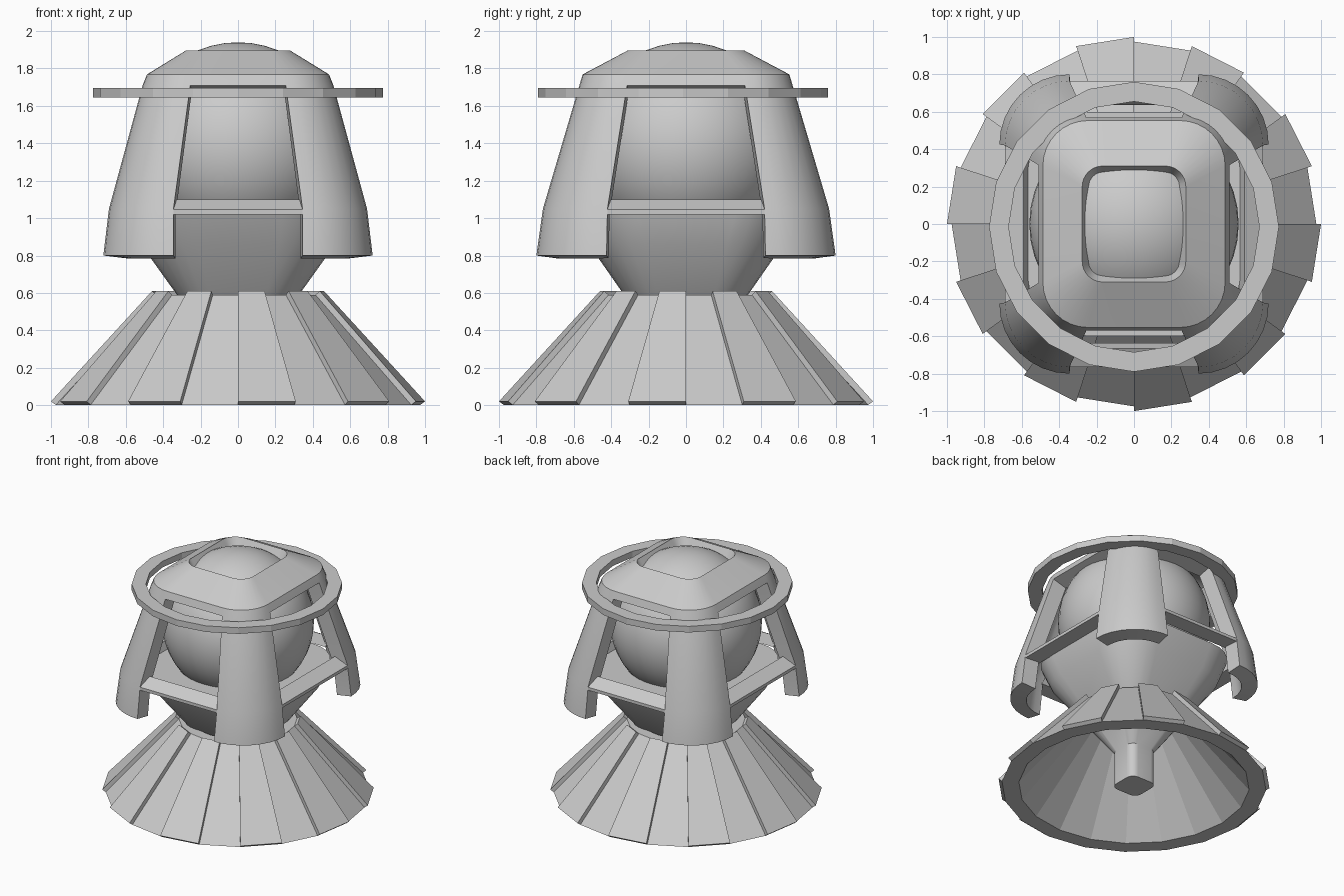
import bpy, bmesh, math

if "Cube" in bpy.data.objects:
    bpy.data.objects.remove(bpy.data.objects["Cube"])

def make(name, verts, faces, solid=0, smooth=None, recalc=True):
    me = bpy.data.meshes.new(name)
    me.from_pydata(verts, [], faces)
    if recalc:
        bm = bmesh.new()
        bm.from_mesh(me)
        bmesh.ops.recalc_face_normals(bm, faces=bm.faces)
        bm.to_mesh(me)
        bm.free()
    ob = bpy.data.objects.new(name, me)
    bpy.context.collection.objects.link(ob)
    bpy.ops.object.select_all(action='DESELECT')
    bpy.context.view_layer.objects.active = ob
    ob.select_set(True)
    if solid:
        m = ob.modifiers.new("thickness", 'SOLIDIFY')
        m.thickness, m.offset, m.use_even_offset = solid, -1, True
        bpy.ops.object.modifier_apply(modifier=m.name)
    if smooth:
        bpy.ops.object.shade_smooth_by_angle(angle=math.radians(smooth))
    return ob

def rounded_rect(z, hx, hy, c, n):
    pts = []
    for k, (sx, sy) in enumerate([(1, 1), (-1, 1), (-1, -1), (1, -1)]):
        for i in range(n + 1):
            a = math.pi / 2 * (k + i / n)
            pts.append((sx * (hx - c) + c * math.cos(a), sy * (hy - c) + c * math.sin(a), z))
    return pts

def loft(levels, n, open_sides=()):
    verts, faces, m = [], [], 4 * (n + 1)
    for lv in levels:
        verts += rounded_rect(*lv, n)
    for j in range(len(levels) - 1):
        for i in range(m):
            if j in open_sides and i % (n + 1) == n:
                continue
            k = (i + 1) % m
            faces.append((j * m + i, j * m + k, (j + 1) * m + k, (j + 1) * m + i))
    return verts, faces

def revolve(profile, seg, start=0, count=None, cy=0):
    """Sweep a closed (r, z) profile around z; capped when it is a partial sweep."""
    full = count is None
    count = seg if full else count
    rows, p = (seg if full else count + 1), len(profile)
    verts, faces = [], []
    for i in range(rows):
        a = 2 * math.pi * (start + i) / seg
        verts += [(r * math.cos(a), cy + r * math.sin(a), z) for r, z in profile]
    for i in range(count):
        k = (i + 1) % rows
        for j in range(p):
            q = (j + 1) % p
            faces.append((i * p + j, k * p + j, k * p + q, i * p + q))
    if not full:
        faces += [tuple(range(p)), tuple(range((rows - 1) * p, rows * p))]
    return verts, faces

# Flared base skirt with alternating raised panels
make("base_skirt", *revolve([(.975, 0), (.435, .59), (.35, .59), (.85, 0)], 20))
panel = [(.972, 0), (1.0, .02), (.46, .61), (.432, .587)]
for k in range(10):
    make(f"skirt_panel_{k}", *revolve(panel, 20, start=2 * k + 1, count=1))

# Tapered body cup with a stub peg underneath
n = 6
verts, faces = loft([(0, .12, .12, .06), (.28, .12, .12, .06), (.595, .33, .335, .18),
                     (.86, .52, .52, .3), (1.04, .57, .60, .33)], n)
m = 4 * (n + 1)
faces += [tuple(range(m)), tuple(range(len(verts) - m, len(verts)))]
make("body_cup", verts, faces, smooth=35)

# Inner ball
bpy.ops.mesh.primitive_uv_sphere_add(segments=40, ring_count=24, radius=.56, location=(0, 0, 1.38))
bpy.context.object.name = "inner_ball"
bpy.ops.object.shade_smooth()

# Outer shell: four corner pillars joined by the cap, with open sides
make("outer_shell", *loft([(.80, .72, .80, .375), (1.05, .69, .765, .345),
                           (1.71, .51, .57, .255), (1.768, .487, .553, .24),
                           (1.897, .277, .31, .11)], 8, open_sides=(0, 1)),
     solid=.12, smooth=30, recalc=False)

# Window sills between the pillars
section = [(0, 1.02), (0, 1.045), (-.10, 1.10), (-.13, 1.02)]
for name, half, dist, turn in [("right", .425, .69, 0), ("back", .345, .765, 1),
                               ("left", .425, .69, 2), ("front", .345, .765, 3)]:
    ca, sa = round(math.cos(turn * math.pi / 2)), round(math.sin(turn * math.pi / 2))
    verts = [((dist + d) * ca - t * sa, (dist + d) * sa + t * ca, z)
             for t in (-half, half) for d, z in section]
    faces = [(0, 1, 2, 3), (4, 5, 6, 7)] + [(j, (j + 1) % 4, 4 + (j + 1) % 4, 4 + j) for j in range(4)]
    make(f"sill_{name}", verts, faces)

# Flat ring around the top of the pillars
make("top_ring", *revolve([(.67, 1.645), (.775, 1.645), (.775, 1.695), (.67, 1.695)], 20, cy=-.015))
